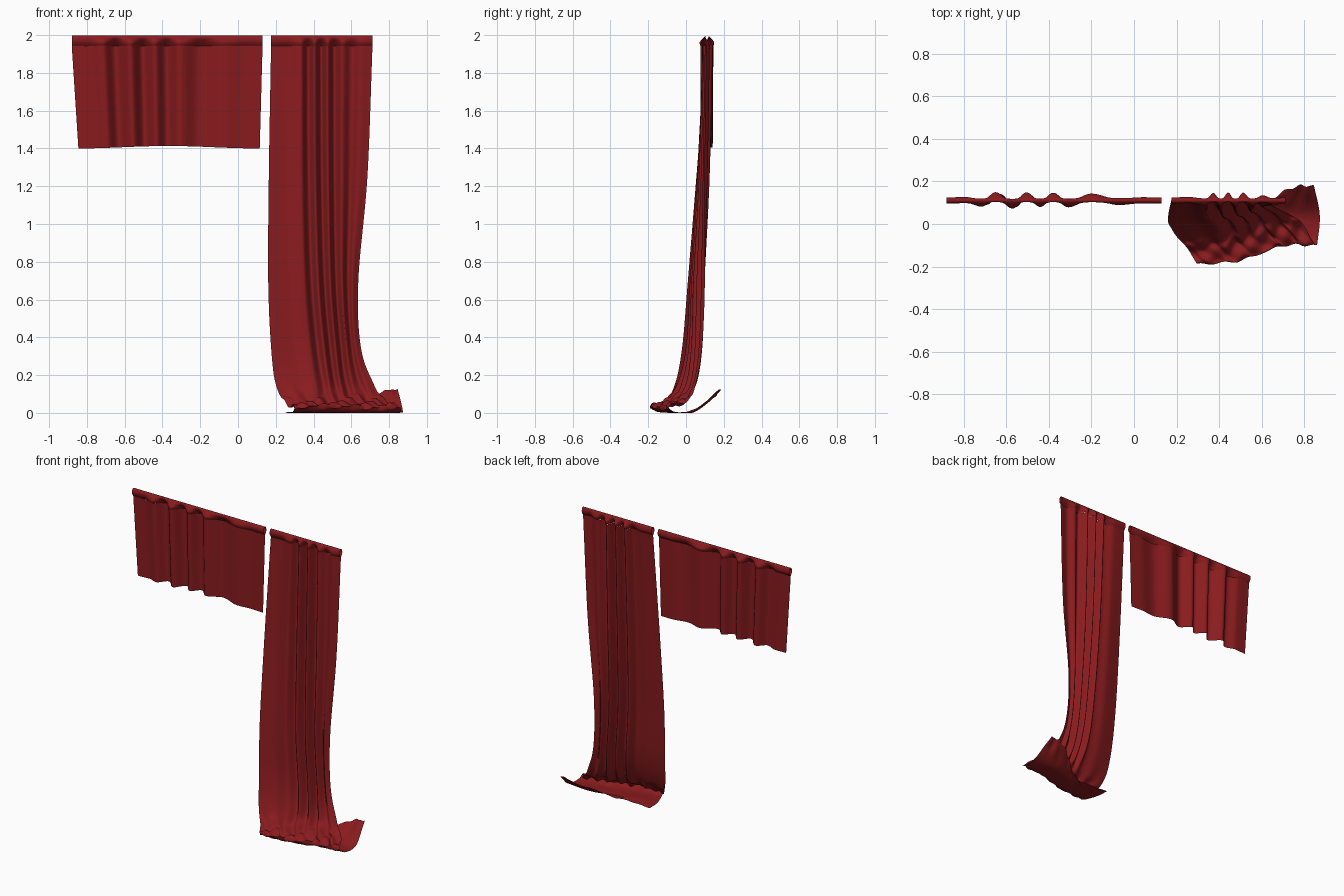
import bpy, math
from mathutils import Vector

if "Cube" in bpy.data.objects:
    bpy.data.objects.remove(bpy.data.objects["Cube"])

cloth = bpy.data.materials.new("red_cloth")
cloth.diffuse_color = (0.25, 0.011, 0.013, 1)
cloth.use_nodes = True
cloth.node_tree.nodes["Principled BSDF"].inputs["Base Color"].default_value = cloth.diffuse_color


def spline(pts, t):
    """Catmull-Rom through vectors, t from 0 to 1."""
    n = len(pts) - 1
    s = min(max(t, 0), 1) * n
    i = min(int(s), n - 1)
    f = s - i
    b, c = pts[i], pts[i + 1]
    a = pts[i - 1] if i > 0 else b * 2 - c
    d = pts[i + 2] if i + 2 <= n else c * 2 - b
    return (b * 2 + (c - a) * f + (a * 2 - b * 5 + c * 4 - d) * f * f
            + (b * 3 - a - c * 3 + d) * f ** 3) * 0.5


def pleat(keys, x):
    """Smooth wave through (x, offset) turning points."""
    for (x0, y0), (x1, y1) in zip(keys, keys[1:]):
        if x0 <= x <= x1:
            return y0 + (y1 - y0) * (1 - math.cos(math.pi * (x - x0) / (x1 - x0))) / 2
    return 0.0


def sheet(name, rows, cols, point):
    """Grid surface from point(u, v)."""
    verts = [point(c / cols, r / rows) for r in range(rows + 1) for c in range(cols + 1)]
    w = cols + 1
    faces = [(r * w + c, (r + 1) * w + c, (r + 1) * w + c + 1, r * w + c + 1)
             for r in range(rows) for c in range(cols)]
    me = bpy.data.meshes.new(name)
    me.from_pydata(verts, [], faces)
    me.polygons.foreach_set("use_smooth", [True] * len(faces))
    me.materials.append(cloth)
    ob = bpy.data.objects.new(name, me)
    bpy.context.collection.objects.link(ob)
    return ob


# rod pocket: straight along the top, pleated along its seam
POCKET = [Vector(p) for p in ((0, 1.942, 1), (-.012, 1.962, .75), (-.013, 1.982, .25),
                              (-.005, 1.996, 0), (.007, 1.996, 0), (.014, 1.982, .25),
                              (.013, 1.962, .75), (0, 1.942, 1))]


def rod_pocket(name, x0, x1, keys):
    def point(u, v):
        x = x0 + (x1 - x0) * u
        p = spline(POCKET, v)
        return (x, .11 + p.x + p.z * pleat(keys, x), p.y)
    sheet(name, 28, 120, point)


# short curtain
SHORT = [(-.88, 0), (-.79, .004), (-.715, -.022), (-.65, .035), (-.57, -.034), (-.505, .034),
         (-.44, -.024), (-.38, .032), (-.31, -.026), (-.2, .026), (-.07, -.012), (.04, .002), (.13, 0)]


def short_point(u, v):
    x = -.88 + 1.01 * u
    y = .11 + pleat(SHORT, x) * (1 - .1 * v)
    inset = (.035 * (1 - u) ** 2 - .015 * u ** 2) * v
    bottom = 1.4 + .013 * math.sin(math.pi * u) ** 2
    return (x + inset, y, 1.942 + (bottom - 1.942) * v)


rod_pocket("short_curtain_pocket", -.88, .13, SHORT)
sheet("short_curtain", 24, 140, short_point)

# long curtain: cross rows from the header down, folded forward and back under on the floor
LONG = [(.175, 0), (.26, .004), (.335, -.015), (.373, .03), (.407, -.02), (.442, .033),
        (.476, -.022), (.512, .032), (.555, -.018), (.605, .016), (.655, -.01), (.712, 0)]
ROWS = [
    ((.175, .11, 1.942), (.353, .11, 1.942), (.53, .11, 1.942), (.712, .11, 1.942)),
    ((.163, .055, 1.25), (.355, .075, 1.25), (.53, .095, 1.25), (.685, .10, 1.25)),
    ((.16, .01, .7), (.37, .04, .7), (.535, .07, .7), (.637, .10, .7)),
    ((.175, -.02, .35), (.40, .02, .35), (.56, .06, .35), (.65, .085, .35)),
    ((.20, -.06, .15), (.43, -.03, .15), (.59, .03, .15), (.72, .05, .15)),
    ((.25, -.12, .055), (.45, -.10, .06), (.64, -.04, .065), (.79, .0, .06)),
    ((.295, -.19, .035), (.5, -.17, .04), (.70, -.10, .035), (.85, -.10, .04)),
    ((.29, -.15, .006), (.5, -.13, .004), (.69, -.08, .004), (.865, -.06, .006)),
    ((.26, -.06, .003), (.45, -.03, .003), (.68, .04, .003), (.872, .05, .015)),
    ((.25, .03, .003), (.5, .03, .003), (.73, .165, .10), (.845, .18, .13)),
]
ROWS = [[Vector(p) for p in r] for r in ROWS]
PLEAT = [Vector((a, w)) for a, w in ((1, 0), (1, 0), (1, 0), (.95, 0), (.7, .2), (.3, 1),
                                     (.1, .7), (0, .1), (0, 0), (.2, .4))]


def long_point(u, v):
    p = spline([spline(r, u) for r in ROWS], v)
    k = spline(PLEAT, v)
    p.y += pleat(LONG, .175 + .537 * u) * k.x
    # crumpling of the heap on the floor
    p.z += k.y * (.009 * math.sin(21 * u + 60 * v) + .006 * math.sin(47 * u - 35 * v))
    p.y += k.y * .008 * math.sin(33 * u + 1)
    p.z = max(p.z, .0005 if v < .9 else 0)
    return p


rod_pocket("long_curtain_pocket", .175, .712, LONG)
sheet("long_curtain", 126, 120, long_point)
